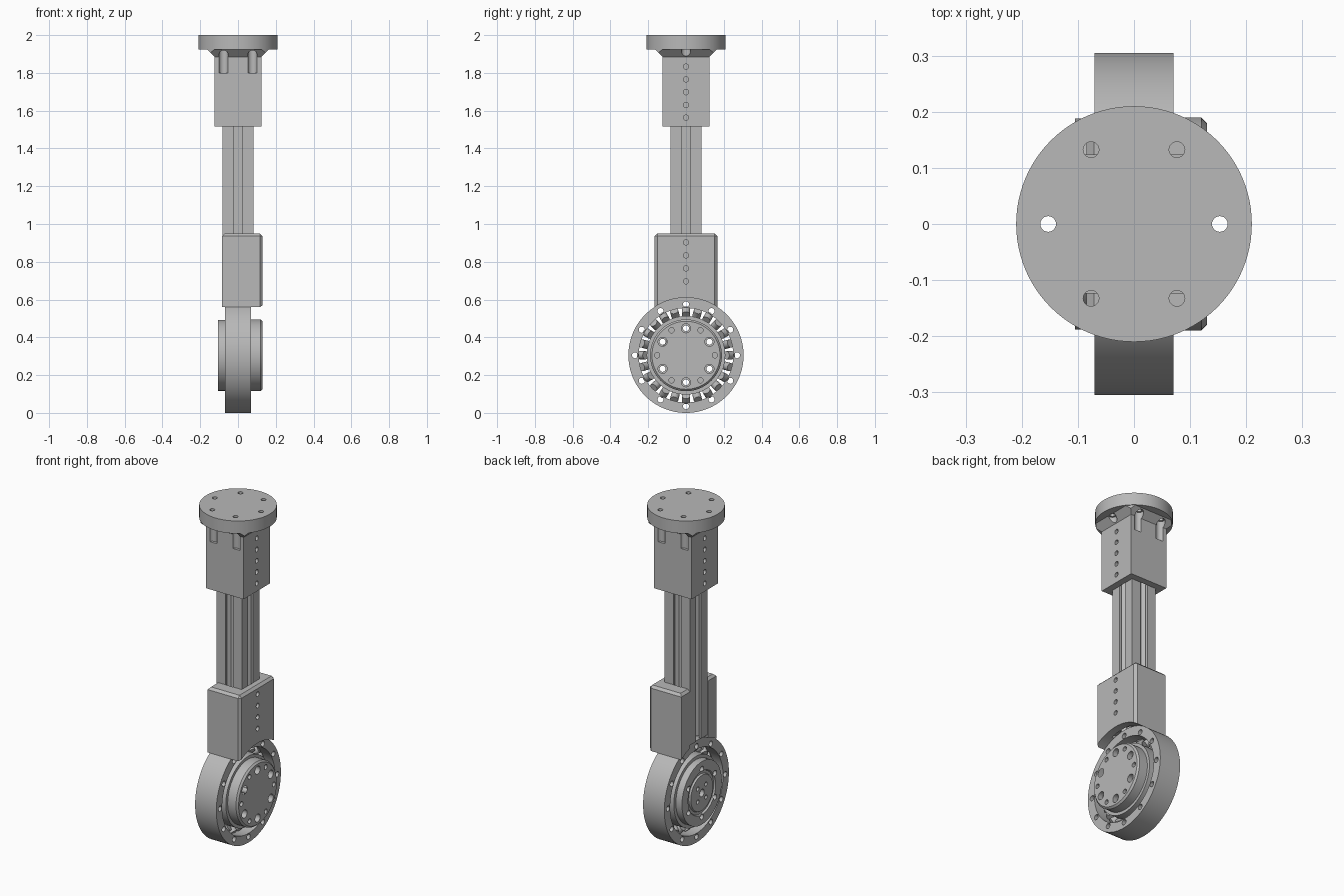
import bpy, bmesh
from math import cos, sin, pi, radians
from mathutils import Matrix, Vector

if "Cube" in bpy.data.objects:
    bpy.data.objects.remove(bpy.data.objects["Cube"], do_unlink=True)

metal = bpy.data.materials.new("light_grey_metal")
metal.use_nodes = True
GREY = (0.48, 0.48, 0.48, 1)
metal.diffuse_color = GREY
metal.node_tree.nodes["Principled BSDF"].inputs["Base Color"].default_value = GREY

parts = []
HUB_Z = 0.305
TURN = {"x": Matrix.Rotation(pi / 2, 4, "Y"), "z": Matrix.Identity(4)}


def make(name, bm, keep=True):
    bmesh.ops.recalc_face_normals(bm, faces=bm.faces)
    mesh = bpy.data.meshes.new(name)
    bm.to_mesh(mesh)
    bm.free()
    mesh.materials.append(metal)
    ob = bpy.data.objects.new(name, mesh)
    bpy.context.collection.objects.link(ob)
    if keep:
        parts.append(ob)
    return ob


def add_box(bm, lo, hi):
    lo, hi = Vector(lo), Vector(hi)
    m = Matrix.Translation((lo + hi) / 2) @ Matrix.Diagonal((*(hi - lo), 1))
    return bmesh.ops.create_cube(bm, size=1, matrix=m)["verts"]


def add_rod(bm, radius, start, length, axis, segs=24):
    """Cylinder running from start along +axis."""
    m = Matrix.Translation(start) @ TURN[axis] @ Matrix.Translation((0, 0, length / 2))
    bmesh.ops.create_cone(bm, cap_ends=True, segments=segs, radius1=radius,
                          radius2=radius, depth=length, matrix=m)


def boolean(ob, bm, operation="DIFFERENCE"):
    """Combine ob with a temporary shape and bake the result."""
    cutter = make("cutter", bm, keep=False)
    cutter.hide_render = True
    mod = ob.modifiers.new("cut", "BOOLEAN")
    mod.operation, mod.object, mod.solver = operation, cutter, "EXACT"
    bpy.context.view_layer.update()
    graph = bpy.context.evaluated_depsgraph_get()
    baked = bpy.data.meshes.new_from_object(ob.evaluated_get(graph))
    ob.modifiers.clear()
    ob.data = baked
    bpy.data.objects.remove(cutter, do_unlink=True)


def drill(ob, radius, starts, length, axis):
    bm = bmesh.new()
    for s in starts:
        add_rod(bm, radius, s, length, axis)
    boolean(ob, bm)


def lathe(name, profile, closed=False):
    """Revolve (x, radius) points about the hub axis."""
    bm = bmesh.new()
    vs = [bm.verts.new((x, 0, r)) for x, r in profile]
    pairs = list(zip(vs, vs[1:])) + ([(vs[-1], vs[0])] if closed else [])
    es = [bm.edges.new(p) for p in pairs]
    bmesh.ops.spin(bm, geom=vs + es, cent=(0, 0, 0), axis=(1, 0, 0),
                   angle=2 * pi, steps=96)
    bmesh.ops.remove_doubles(bm, verts=bm.verts, dist=1e-5)
    bmesh.ops.translate(bm, verts=bm.verts, vec=(0, 0, HUB_Z))
    return make(name, bm)


def hub_circle(x, radius, count, offset=0):
    angles = [2 * pi * i / count + radians(offset) for i in range(count)]
    return [(x, radius * cos(a), HUB_Z + radius * sin(a)) for a in angles]


# outer bearing ring with its bolt circle
ring = lathe("bearing_outer_ring", [(-.07, .25), (-.07, .305), (.07, .305), (.07, .25)], True)
drill(ring, .016, hub_circle(-.1, .27, 12), .2, "x")

# rotating hub: inner race, bevelled output face, stepped rear face
hub = lathe("rotating_hub", [
    (-.105, 0), (-.105, .105), (-.095, .11), (-.095, .125), (-.105, .13),
    (-.105, .188), (-.065, .188), (-.065, .208), (.065, .208), (.065, .19),
    (.12, .19), (.13, .18), (.13, 0)])
drill(hub, .016, hub_circle(-.2, .143, 6, 30), .4, "x")
drill(hub, .024, hub_circle(.1, .143, 6, 30), .1, "x")
drill(hub, .014, hub_circle(.1, .153, 6), .1, "x")
drill(hub, .012, hub_circle(-.2, .055, 4, 45), .12, "x")
drill(hub, .022, [(-.2, 0, HUB_Z)], .12, "x")

# crossed rollers between the races
bm = bmesh.new()
for i in range(24):
    m = (Matrix.Translation((0, 0, HUB_Z)) @ Matrix.Rotation(2 * pi * i / 24, 4, "X")
         @ Matrix.Translation((0, 0, .229))
         @ Matrix.Rotation(radians(45 if i % 2 else -45), 4, "Y"))
    bmesh.ops.create_cone(bm, cap_ends=True, segments=16, radius1=.022,
                          radius2=.022, depth=.042, matrix=m)
make("bearing_rollers", bm)

# lower bracket: bevelled block, open channel at the back, curved saddle below
bm = bmesh.new()
add_box(bm, (-.085, -.166, .55), (.13, .166, .95))
edges = [e for e in bm.edges
         if all(v.co.z > .9 for v in e.verts)
         or (all(v.co.x > .1 for v in e.verts) and abs(e.verts[0].co.z - e.verts[1].co.z) > .1)]
bmesh.ops.bevel(bm, geom=edges, offset=.014, segments=1, affect="EDGES")
lower = make("lower_bracket", bm)
bm = bmesh.new()
add_box(bm, (-.2, -.085, .5), (.084, .085, 1.1))
boolean(lower, bm)
bm = bmesh.new()
add_rod(bm, .305, (-.3, 0, HUB_Z), .6, "x", 96)
boolean(lower, bm)
drill(lower, .014, [(.05, 0, .697 + .0685 * i) for i in range(4)], .2, "x")

# slotted rail: one side outline turned four times
side = [(-10, 10), (-3, 10), (-3, 8.2), (-5.5, 8.2), (-5.5, 6.5), (-2.8, 3.9)]
side += [(-x, y) for x, y in side[:0:-1]]
bm = bmesh.new()
outline = []
for k in range(4):
    c, s = [(1, 0), (0, -1), (-1, 0), (0, 1)][k]
    outline += [bm.verts.new(((x * c - y * s) * .0083, (x * s + y * c) * .0083, .615))
                for x, y in side]
face = bm.faces.new(outline)
top = bmesh.ops.extrude_face_region(bm, geom=[face])["geom"]
bmesh.ops.translate(bm, verts=[v for v in top if isinstance(v, bmesh.types.BMVert)],
                    vec=(0, 0, 1.235))
make("slotted_rail", bm)

# six mounting bolt positions on the top flange
bolts = [(.153 * cos(k * pi / 3), .153 * sin(k * pi / 3)) for k in range(6)]

# upper bracket: square sleeve flaring out under the flange
bm = bmesh.new()
verts = add_box(bm, (-.124, -.124, 1.515), (.124, .124, 1.885))
cap = [f for f in bm.faces if all(v.co.z > 1.8 for v in f.verts)]
flare = bmesh.ops.extrude_face_region(bm, geom=cap)["geom"]
bmesh.ops.delete(bm, geom=cap, context="FACES_ONLY")
for v in flare:
    if isinstance(v, bmesh.types.BMVert):
        v.co = (v.co.x * 1.33, v.co.y * 1.33, 1.927)
upper = make("upper_bracket", bm)
bm = bmesh.new()
add_rod(bm, .205, (0, 0, 1.4), .7, "z", 96)
boolean(upper, bm, "INTERSECT")
bm = bmesh.new()
add_box(bm, (-.084, -.084, 1.4), (.084, .084, 1.851))
boolean(upper, bm)
drill(upper, .025, [(x, y, 1.8) for x, y in bolts], .2, "z")
drill(upper, .014, [(-.2, 0, 1.563 + .0675 * i) for i in range(5)], .4, "x")

# round mounting flange
bm = bmesh.new()
add_rod(bm, .21, (0, 0, 1.925), .075, "z", 96)
flange = make("mounting_flange", bm)
drill(flange, .014, [(x, y, 1.8) for x, y in bolts], .4, "z")

# smooth round walls, crisp edges
bpy.ops.object.select_all(action="DESELECT")
for ob in parts:
    ob.select_set(True)
bpy.context.view_layer.objects.active = parts[0]
bpy.ops.object.shade_smooth_by_angle(angle=radians(30))
